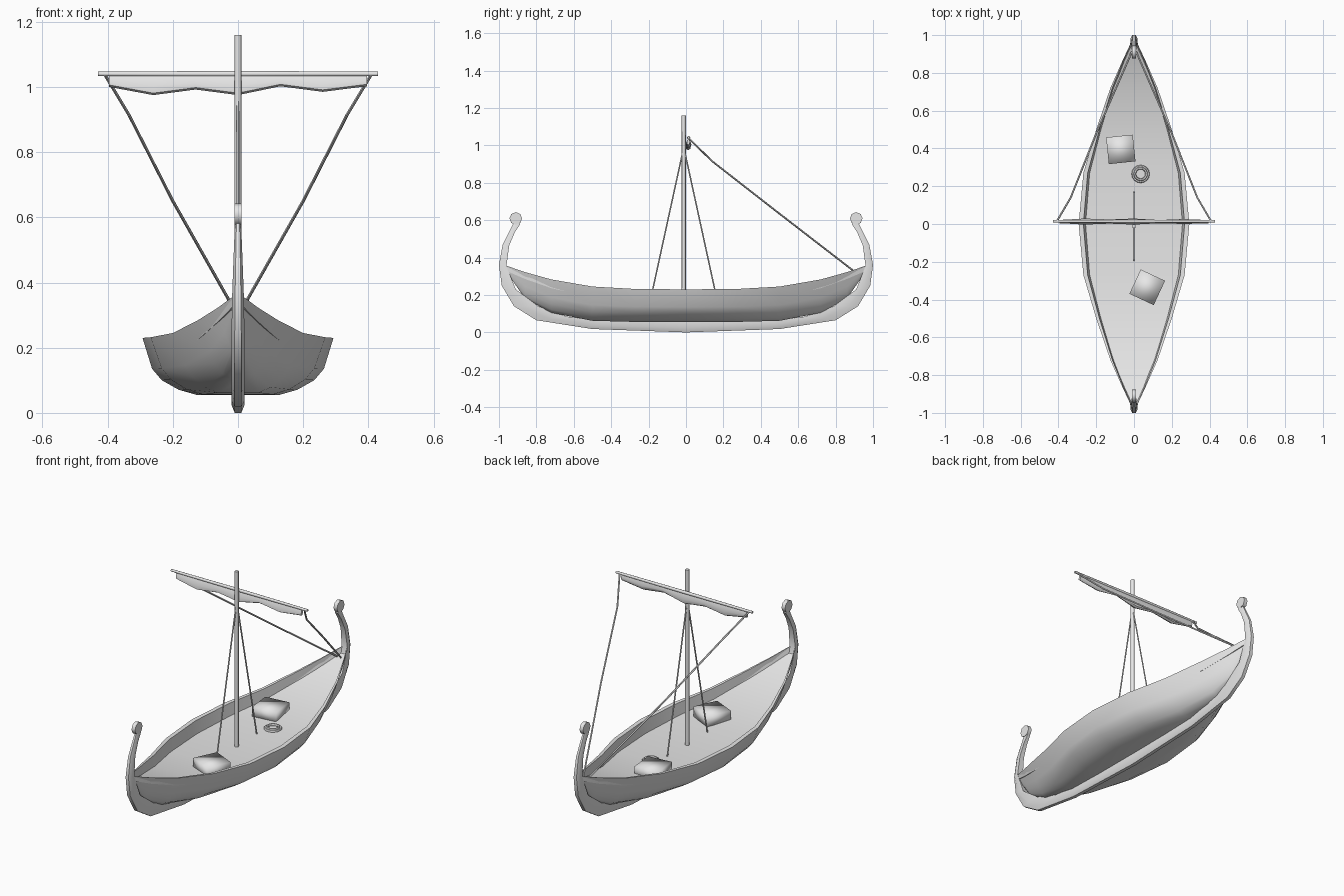
import bpy, bmesh, math
from mathutils import Vector

if "Cube" in bpy.data.objects:
    bpy.data.objects.remove(bpy.data.objects["Cube"])

GREY = bpy.data.materials.new("plain_grey")
GREY.diffuse_color = (0.8, 0.8, 0.8, 1)
GREY.use_nodes = True
GREY.node_tree.nodes["Principled BSDF"].inputs["Base Color"].default_value = GREY.diffuse_color


def finish(name, bm, angle=35):
    bmesh.ops.recalc_face_normals(bm, faces=bm.faces)
    me = bpy.data.meshes.new(name)
    bm.to_mesh(me)
    bm.free()
    me.materials.append(GREY)
    ob = bpy.data.objects.new(name, me)
    bpy.context.collection.objects.link(ob)
    bpy.ops.object.select_all(action='DESELECT')
    ob.select_set(True)
    bpy.context.view_layer.objects.active = ob
    bpy.ops.object.shade_smooth_by_angle(angle=math.radians(angle))
    return ob


def loft(name, rings, closed=True, caps=True, angle=35):
    """Skin a list of equal-length cross-sections."""
    bm = bmesh.new()
    vs = [[bm.verts.new(p) for p in r] for r in rings]
    n = len(vs[0])
    for a, b in zip(vs, vs[1:]):
        for i in range(n if closed else n - 1):
            j = (i + 1) % n
            bm.faces.new((a[i], a[j], b[j], b[i]))
    if caps:
        bm.faces.new(vs[0])
        bm.faces.new(vs[-1])
    return finish(name, bm, angle)


def rod(name, p, q, r1, r2=None, sides=8):
    p, q = Vector(p), Vector(q)
    d = (q - p).normalized()
    u = d.orthogonal().normalized()
    v = d.cross(u)
    ang = [math.tau * i / sides for i in range(sides)]
    ring = lambda c, r: [c + (u * math.cos(a) + v * math.sin(a)) * r for a in ang]
    return loft(name, [ring(p, r1), ring(q, r1 if r2 is None else r2)], angle=50)


# Hull stations: y, half width, gunwale height, bottom height
HALF = [(0, .293, .23, .055), (.27, .268, .232, .056), (.5, .2, .245, .062),
        (.72, .125, .283, .105), (.86, .063, .322, .18), (.965, .014, .358, .33)]
STATIONS = [(-y, w, t, b) for y, w, t, b in HALF[:0:-1]] + HALF
SECTION = [(1, 1), (.9, .46), (.8, .26), (.62, .09), (.43, 0)]


def hull_ring(y, w, t, b):
    v = (abs(y) / .965) ** 2
    side = []
    for fx, fz in SECTION:
        k = fx * (1 - v) + (fz ** .7) * v
        side.append((max(w * k, .008), b + (t - b) * fz))
    rim = w * .915                       # inner edge of the gunwale
    foot = w * .875                      # deck edge
    deck = t - .07 * (1 - .6 * v)
    side = [(foot, deck), (rim, t)] + side
    return ([Vector((x, y, z)) for x, z in side]
            + [Vector((-x, y, z)) for x, z in reversed(side)])


# The last link of each ring is the deck
loft("hull_and_deck", [hull_ring(*s) for s in STATIONS], angle=40)

# Keel and both curled stems: outer y, z, inner y, z, half width
KEEL = [(0, 0, 0, .06, .02), (.5, .018, .46, .065, .02), (.8, .065, .64, .085, .02),
        (.92, .14, .79, .14, .02), (.985, .25, .91, .23, .02), (1.0, .36, .96, .355, .018),
        (.98, .47, .945, .465, .014), (.94, .55, .915, .535, .011),
        (.92, .59, .885, .58, .009)]
PATH = [(-a, b, -c, d, w) for a, b, c, d, w in KEEL[:0:-1]] + KEEL


def keel_ring(yo, zo, yi, zi, w):
    o, i = Vector((0, yo, zo)), Vector((0, yi, zi))
    m = o.lerp(i, .4)
    x = Vector((w, 0, 0))
    return [o + x * .5, m + x, i + x, i - x, m - x, o - x * .5]


loft("keel_and_stems", [keel_ring(*k) for k in PATH], angle=45)

# Round finials on the stem heads
for name, s in (("front_finial", -1), ("back_finial", 1)):
    rod(name, (-.011, s * .91, .609), (.011, s * .91, .609), .034)

# Mast and yard
MY = -.012
rod("mast", (0, MY, .15), (0, MY, 1.16), .011)
for name, s in (("yard_right", 1), ("yard_left", -1)):
    rod(name, (0, .014, 1.04), (s * .43, .014, 1.04), .009, .007)

# Furled sail hanging below the yard
SAIL = [(-.395, 1.0), (-.26, .975), (-.13, .992), (0, .975), (.13, 1.002), (.26, .985), (.395, 1.002)]
rings = []
for x, z in SAIL:
    m = (1.034 + z) / 2
    d = .006 + (1.005 - z) * .3
    rings.append([(x, .01, 1.034), (x, .012 - d, m), (x, .008 - d * .6, z + .006), (x, .012, z),
                  (x, .014 + d * .6, z + .006), (x, .014 + d, m), (x, .018, 1.034)])
loft("furled_sail", rings, angle=40)

# Shrouds from the mast to the deck, braces from the yard to the stern
for name, s in (("front_shroud", -1), ("back_shroud", 1)):
    rod(name, (0, MY, .99), (0, MY + s * .181, .16), .004, sides=6)
for name, s in (("right_brace", 1), ("left_brace", -1)):
    pts = [(s * .41, .012, 1.04), (s * .335, .14, .915), (s * .2, .48, .65), (s * .012, .91, .318)]
    for a, b in zip(pts, pts[1:]):
        rod(name, a, b, .005, sides=6)

# Cargo chests
for name, x, y, rot in (("front_chest", .07, -.335, -25), ("back_chest", -.07, .395, 6)):
    bm = bmesh.new()
    bmesh.ops.create_cube(bm, size=1)
    bmesh.ops.scale(bm, vec=(.142, .142, .068), verts=bm.verts)
    ob = finish(name, bm, 100)
    ob.location = (x, y, .19)
    ob.rotation_euler.z = math.radians(rot)

# Coiled rope on the deck
for name, r, z in (("rope_coil_outer", .041, .168), ("rope_coil_inner", .031, .174)):
    bpy.ops.mesh.primitive_torus_add(major_radius=r, minor_radius=.007, major_segments=16,
                                     minor_segments=6, location=(.035, .265, z))
    ob = bpy.context.object
    ob.name = name
    ob.data.materials.append(GREY)
    bpy.ops.object.shade_smooth_by_angle(angle=math.radians(60))
